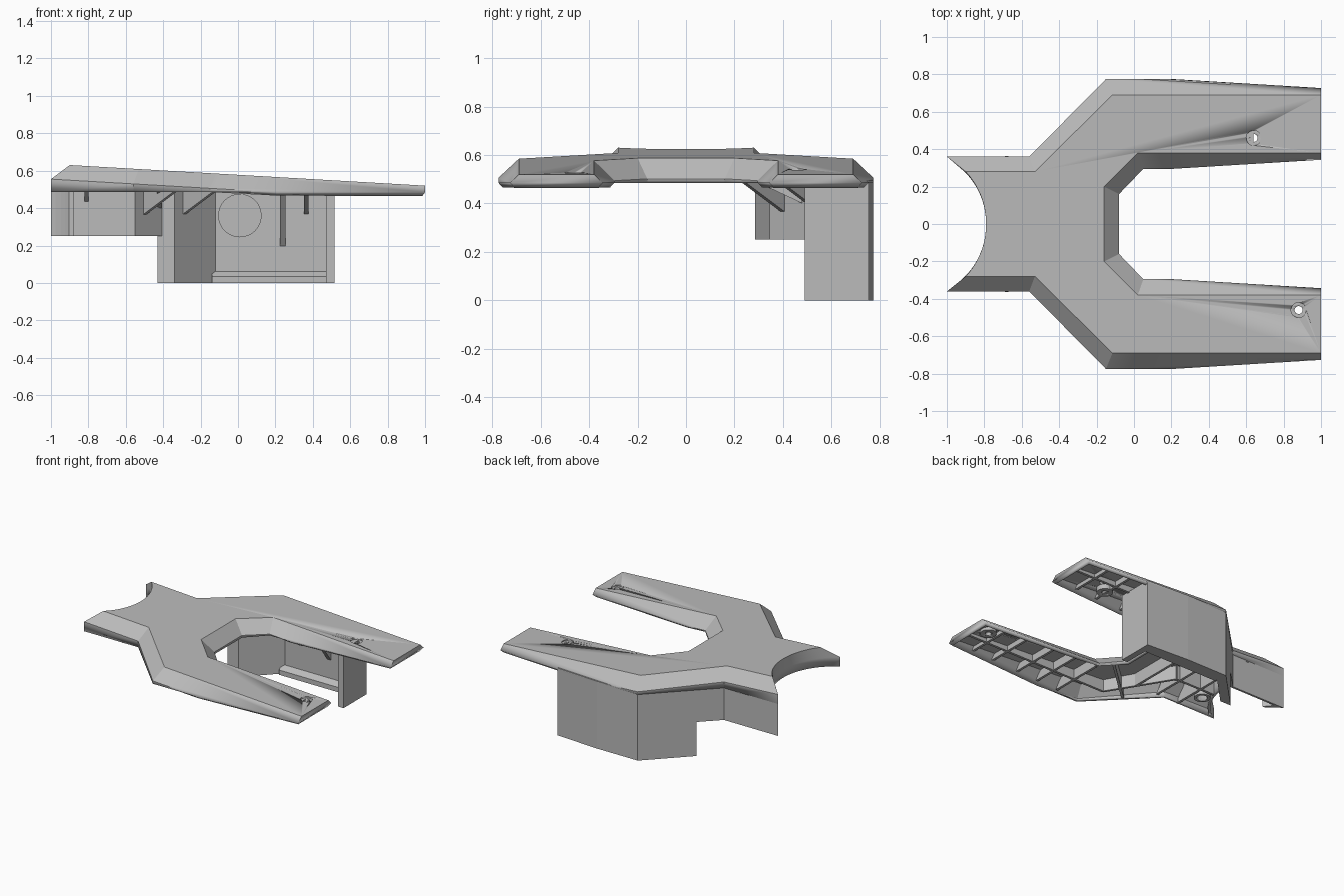
import bpy, bmesh, math
from mathutils import Vector

if "Cube" in bpy.data.objects:
    bpy.data.objects.remove(bpy.data.objects["Cube"])

grey = bpy.data.materials.new("matte_grey")
grey.use_nodes = True
COLOUR = (0.5, 0.5, 0.5, 1)
grey.diffuse_color = COLOUR
grey.node_tree.nodes["Principled BSDF"].inputs["Base Color"].default_value = COLOUR

BASE = 0.485          # underside of the deck
ARC_X, ARC_R = -1.204, 0.414


def top_z(x):
    return 0.578 - 0.058 * x


def finish(bm, name, smooth=False):
    bmesh.ops.recalc_face_normals(bm, faces=bm.faces)
    mesh = bpy.data.meshes.new(name)
    bm.to_mesh(mesh)
    bm.free()
    mesh.materials.append(grey)
    ob = bpy.data.objects.new(name, mesh)
    bpy.context.collection.objects.link(ob)
    if smooth:
        bpy.ops.object.select_all(action='DESELECT')
        ob.select_set(True)
        bpy.context.view_layer.objects.active = ob
        bpy.ops.object.shade_smooth_by_angle(angle=math.radians(25))
    return ob


def loft(bm, rings, cap_first=True, cap_last=True):
    """Bridge equal-length point rings into a closed or open tube."""
    vs = [[bm.verts.new(p) for p in r] for r in rings]
    for a, b in zip(vs, vs[1:]):
        for i in range(len(a)):
            j = (i + 1) % len(a)
            bm.faces.new((a[i], a[j], b[j], b[i]))
    if cap_first:
        bm.faces.new(vs[0])
    if cap_last:
        bm.faces.new(vs[-1])


def prism(name, outline, z0, z1):
    bm = bmesh.new()
    loft(bm, [[(x, y, z) for x, y in outline] for z in (z0, z1)])
    return finish(bm, name)


def cylinder(name, centre, radius, depth, axis='Z'):
    bm = bmesh.new()
    bmesh.ops.create_cone(bm, cap_ends=True, segments=32, radius1=radius,
                          radius2=radius, depth=depth)
    ob = finish(bm, name, True)
    ob.location = centre
    if axis == 'Y':
        ob.rotation_euler.x = math.pi / 2
    return ob


def cut(ob, cutter):
    cutter.hide_render = True
    cutter.hide_set(True)
    cutter.display_type = 'WIRE'
    mod = ob.modifiers.new("cut", 'BOOLEAN')
    mod.operation = 'DIFFERENCE'
    mod.solver = 'EXACT'
    mod.object = cutter


def deck_ring(half, neck_y):
    """Full plan outline: mirrored half plus the scooped neck end."""
    arc = []
    for i in range(1, 24):
        y = neck_y * (i / 12 - 1)
        arc.append((ARC_X + math.sqrt(ARC_R ** 2 - y * y), y))
    end = (ARC_X + math.sqrt(ARC_R ** 2 - neck_y ** 2), neck_y)
    side = [end] + half
    return side + [(x, -y) for x, y in reversed(side)] + arc


# Deck: forked plate with sloped edges, trimmed flat and hollow underneath
upper = deck_ring([(-.53, .28), (-.115, .69), (1, .69), (1, .38), (.02, .38), (-.16, .2)], .28)
lower = deck_ring([(-.56, .36), (-.15, .775), (1, .775), (1, .295), (.05, .295), (-.08, .16)], .36)
bm = bmesh.new()
loft(bm, [[(x, y, top_z(x)) for x, y in upper],
          [(x, y, top_z(x) - .081) for x, y in lower],
          [(x, y, .4) for x, y in lower]], cap_last=False)
bmesh.ops.recalc_face_normals(bm, faces=bm.faces)
bmesh.ops.bisect_plane(bm, geom=bm.verts[:] + bm.edges[:] + bm.faces[:],
                       plane_co=(0, 0, BASE), plane_no=(0, 0, -1), clear_outer=True)
top = max(bm.faces, key=lambda f: f.calc_area())
flip = top.normal.z < 0
deck = finish(bm, "deck", True)
if flip:
    deck.data.flip_normals()
shell = deck.modifiers.new("shell", 'SOLIDIFY')
shell.thickness = .018
shell.offset = -1
shell.use_even_offset = True

# Screw bosses with countersunk through holes
for i, (x, y) in enumerate([(.64, .46), (.88, -.46)]):
    z = top_z(x)
    boss = cylinder(f"screw_boss_{i}", (x, y, (BASE + z - .017) / 2), .055, z - .017 - BASE)
    bore = cylinder(f"bore_cutter_{i}", (x, y, .5), .021, .4)
    seat = cylinder(f"seat_cutter_{i}", (x, y, z + .04), .04, .1)
    for ob in (deck, boss):
        cut(ob, bore)
        cut(ob, seat)
neck_boss = cylinder("neck_boss", (-.76, -.2, .54), .055, .11)
cut(neck_boss, cylinder("neck_bore_cutter", (-.76, -.2, .5), .035, .16))


def rib(name, a, b, flare=True, width=.018):
    """Upright rib under the deck, its foot widened to follow the sloped edges."""
    a, b = Vector(a), Vector(b)
    d = (b - a).normalized()
    side = Vector((-d.y, d.x)) * width / 2
    rings = []
    for p, s in ((a, -1), (b, 1)):
        top = top_z(p.x) - .008
        foot = p + d * s * ((top - BASE) * .75 if flare else 0)
        rings.append([(*(foot - side), BASE), (*(foot + side), BASE),
                      (*(p + side), top), (*(p - side), top)])
    bm = bmesh.new()
    loft(bm, rings)
    finish(bm, name)


# Rib lattice under both arms and the neck
for s, label in ((1, "left"), (-1, "right")):
    rib(f"{label}_arm_long_rib", (-.2, s * .56), (.985, s * .56), False)
    for i in range(5):
        x = .05 + i * .18
        x += .04 if i > 2 else 0
        rib(f"{label}_arm_cross_rib_{i}", (x, s * .39), (x, s * .68))
    rib(f"{label}_corner_rib", (-.3, s * .49), (-.08, s * .29))
    rib(f"{label}_shoulder_rib", (-.47, s * .12), (-.2, s * .56), False)
    rib(f"{label}_neck_long_rib", (-.8, s * .12), (-.47, s * .12), False)
for i, x in enumerate((-.68, -.5)):
    rib(f"neck_cross_rib_{i}", (x, -.27), (x, .27))
rib("throat_rib", (-.32, -.37), (-.32, .37), False)

# Deep side panel with a return at its end and a lip along its foot
prism("side_panel", [(-.43, .49), (-.15, .775), (.18, .775), (.515, .755), (.515, .49),
                     (.47, .49), (.47, .715), (-.12, .715), (-.34, .49)], 0, .495)
bm = bmesh.new()
loft(bm, [[(x0, y, z) for y, z in ((.73, 0), (.675, 0), (.675, .035), (.715, .062), (.73, .062))]
          for x0 in (-.14, .48)])
finish(bm, "panel_lip")
cylinder("panel_disc", (.01, .711, .36), .116, .016, 'Y')

# Shallow neck wall with a curved return at the scooped end
curve = [(ARC_X + math.sqrt(ARC_R ** 2 - y * y), y) for y in (.285, .305, .325, .345)]
prism("neck_wall", [(-1, .36), (-.56, .36), (-.43, .49), (-.405, .49), (-.55, .345),
                    (-.93, .345), (-.88, .285)] + curve, .25, .495)


def gusset(name, wall, end, low, width=.024):
    """Triangular brace between a wall and the deck."""
    wall, end = Vector(wall), Vector(end)
    d = (end - wall).normalized()
    side = Vector((-d.y, d.x)) * width / 2
    bm = bmesh.new()
    loft(bm, [[(*(wall + o), low), (*(wall + o), .5), (*(end + o), .5), (*(end + o), .485)]
              for o in (-side, side)])
    finish(bm, name)


gusset("shoulder_gusset_outer", (-.5, .40), (-.34, .24), .365)
gusset("shoulder_gusset_inner", (-.29, .55), (-.13, .39), .365)
gusset("shoulder_gusset_middle", (-.42, .48), (-.42, .30), .40)
gusset("neck_gusset", (-.81, .35), (-.81, .285), .43)
gusset("panel_gusset_deep", (.24, .72), (.24, .5), .19, .03)
gusset("panel_gusset_small", (.365, .72), (.365, .44), .365)
